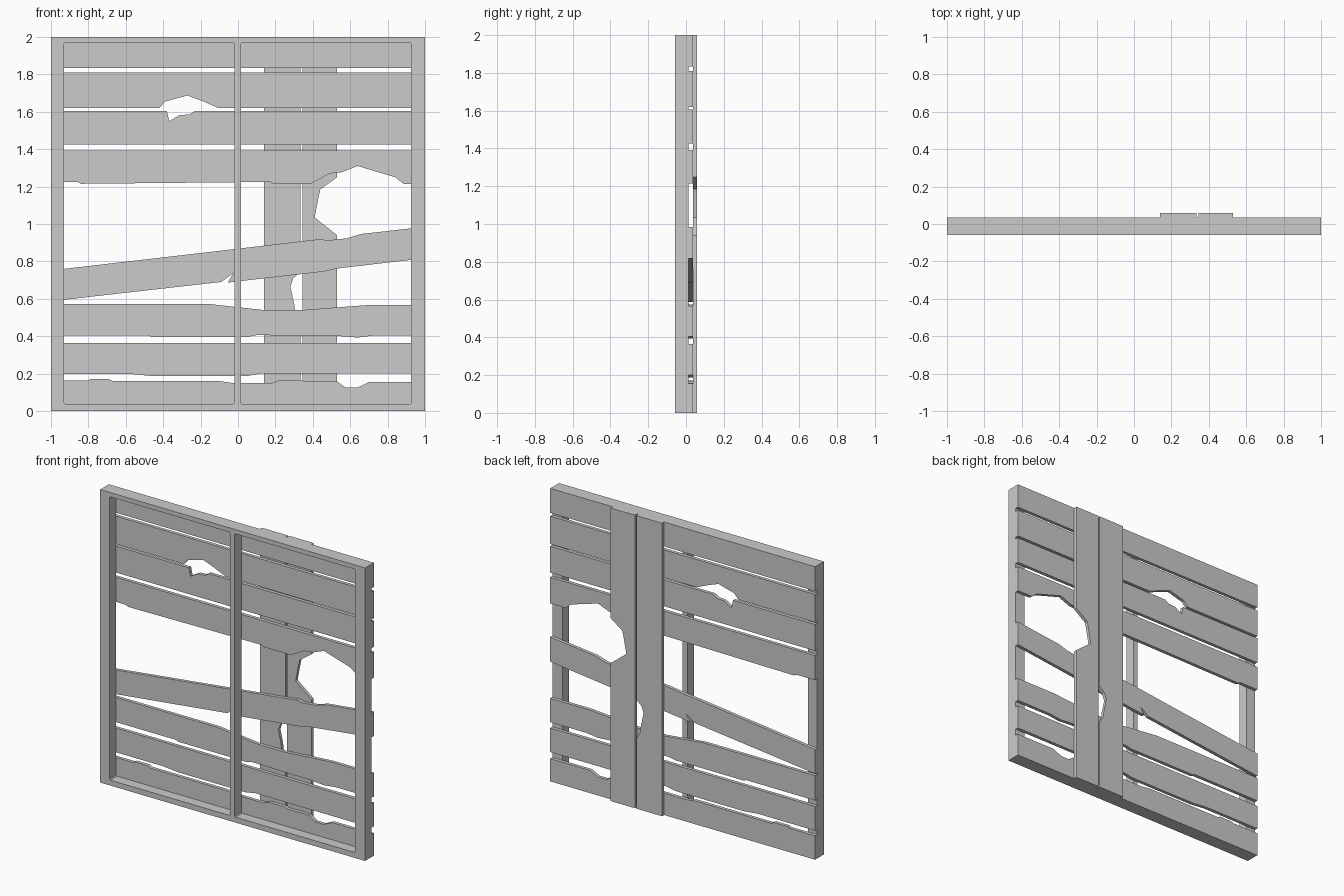
import bpy
from math import pi

cube = bpy.data.objects.get("Cube")
if cube:
    bpy.data.objects.remove(cube, do_unlink=True)

GREY = (0.6, 0.6, 0.6, 1.0)
grey = bpy.data.materials.new("plain grey")
grey.use_nodes = True
grey.diffuse_color = GREY
grey.node_tree.nodes["Principled BSDF"].inputs["Base Color"].default_value = GREY

# Depth layers, front to back
FRONT, FRAME_BACK, PLANK_BACK, BOARD_BACK = -0.058, 0.013, 0.036, 0.058


def slab(name, loops, y0, y1):
    """Flat piece cut to x-z outlines (inner loops are holes), from y0 to y1."""
    curve = bpy.data.curves.new(name + "_outline", "CURVE")
    curve.dimensions = "2D"
    curve.fill_mode = "BOTH"
    curve.extrude = (y1 - y0) / 2
    for loop in loops:
        spline = curve.splines.new("POLY")
        spline.points.add(len(loop) - 1)
        for point, (x, z) in zip(spline.points, loop):
            point.co = (x, z, 0, 1)
        spline.use_cyclic_u = True
    helper = bpy.data.objects.new(name + "_helper", curve)
    bpy.context.collection.objects.link(helper)
    graph = bpy.context.evaluated_depsgraph_get()
    mesh = bpy.data.meshes.new_from_object(helper.evaluated_get(graph))
    bpy.data.objects.remove(helper, do_unlink=True)
    mesh.name = name
    mesh.materials.clear()
    mesh.materials.append(grey)
    for face in mesh.polygons:
        face.use_smooth = False
    obj = bpy.data.objects.new(name, mesh)
    obj.rotation_euler.x = pi / 2
    obj.location.y = (y0 + y1) / 2
    bpy.context.collection.objects.link(obj)
    return obj


def pane(x0, x1, z0, z1, c=0.006):
    """Rectangle with slightly clipped corners."""
    return [(x0 + c, z0), (x1 - c, z0), (x1, z0 + c), (x1, z1 - c),
            (x1 - c, z1), (x0 + c, z1), (x0, z1 - c), (x0, z0 + c)]


def plank(name, top, bottom):
    """Cross plank; both edges run left to right, a number is a straight edge."""
    edges = [[(-1, e), (1, e)] if isinstance(e, (int, float)) else e
             for e in (top, bottom)]
    slab(name, [edges[0] + edges[1][::-1]], FRAME_BACK, PLANK_BACK)


# Front frame with centre bar
slab("frame", [[(-1, 0), (1, 0), (1, 2), (-1, 2)],
               pane(-0.93, -0.02, 0.037, 1.97),
               pane(0.016, 0.925, 0.037, 1.97)], FRONT, FRAME_BACK)

# Cross planks, top to bottom, with broken edges
plank("plank_top", 2, 1.833)
plank("plank_upper", 1.81,
      [(-1, 1.62), (-0.42, 1.62), (-0.39, 1.655), (-0.27, 1.687),
       (-0.185, 1.655), (-0.105, 1.62), (1, 1.62)])
plank("plank_notched",
      [(-1, 1.605), (-0.38, 1.605), (-0.368, 1.55), (-0.31, 1.583),
       (-0.26, 1.585), (-0.23, 1.605), (1, 1.605)], 1.425)
plank("plank_broken", 1.393,
      [(-1, 1.225), (-0.86, 1.225), (-0.84, 1.215), (0.17, 1.225),
       (0.19, 1.215), (0.39, 1.215), (0.49, 1.27), (0.555, 1.277),
       (0.64, 1.31), (0.84, 1.25), (0.885, 1.215), (1, 1.215)])
plank("plank_slanted",
      [(-1, 0.752), (0.447, 0.92), (0.47, 0.912), (0.58, 0.923),
       (0.66, 0.947), (1, 0.985)],
      [(-1, 0.587), (-0.09, 0.69), (-0.025, 0.737), (-0.055, 0.687),
       (0.46, 0.746), (0.53, 0.762), (1, 0.817)])
plank("plank_worn",
      [(-1, 0.573), (-0.16, 0.573), (0, 0.555), (0.14, 0.54),
       (0.34, 0.54), (0.7, 0.567), (1, 0.567)],
      [(-1, 0.404), (-0.48, 0.404), (-0.46, 0.396), (0.05, 0.396),
       (0.1, 0.406), (0.54, 0.401), (0.64, 0.393), (0.73, 0.404), (1, 0.404)])
plank("plank_lower", 0.364,
      [(-1, 0.198), (-0.57, 0.198), (-0.46, 0.187), (0.05, 0.187),
       (0.12, 0.2), (1, 0.2)])
plank("plank_bottom",
      [(-1, 0.163), (-0.8, 0.163), (-0.79, 0.171), (-0.69, 0.171),
       (-0.67, 0.16), (-0.1, 0.16), (-0.03, 0.15), (0.18, 0.15),
       (0.23, 0.166), (0.34, 0.166), (0.355, 0.158), (0.53, 0.158),
       (0.575, 0.126), (0.64, 0.126), (0.7, 0.155), (1, 0.155)], 0)

# Upright boards on the back, each with a bite out of its left edge
slab("back_board_inner",
     [[(0.14, 0), (0.335, 0), (0.335, 0.48), (0.305, 0.53), (0.3, 0.575),
       (0.28, 0.665), (0.295, 0.71), (0.335, 0.745), (0.335, 2), (0.14, 2)]],
     PLANK_BACK, BOARD_BACK)
slab("back_board_outer",
     [[(0.345, 0), (0.53, 0), (0.53, 0.94), (0.41, 1.035), (0.43, 1.14),
       (0.44, 1.185), (0.53, 1.25), (0.53, 2), (0.345, 2)]],
     PLANK_BACK, BOARD_BACK)
